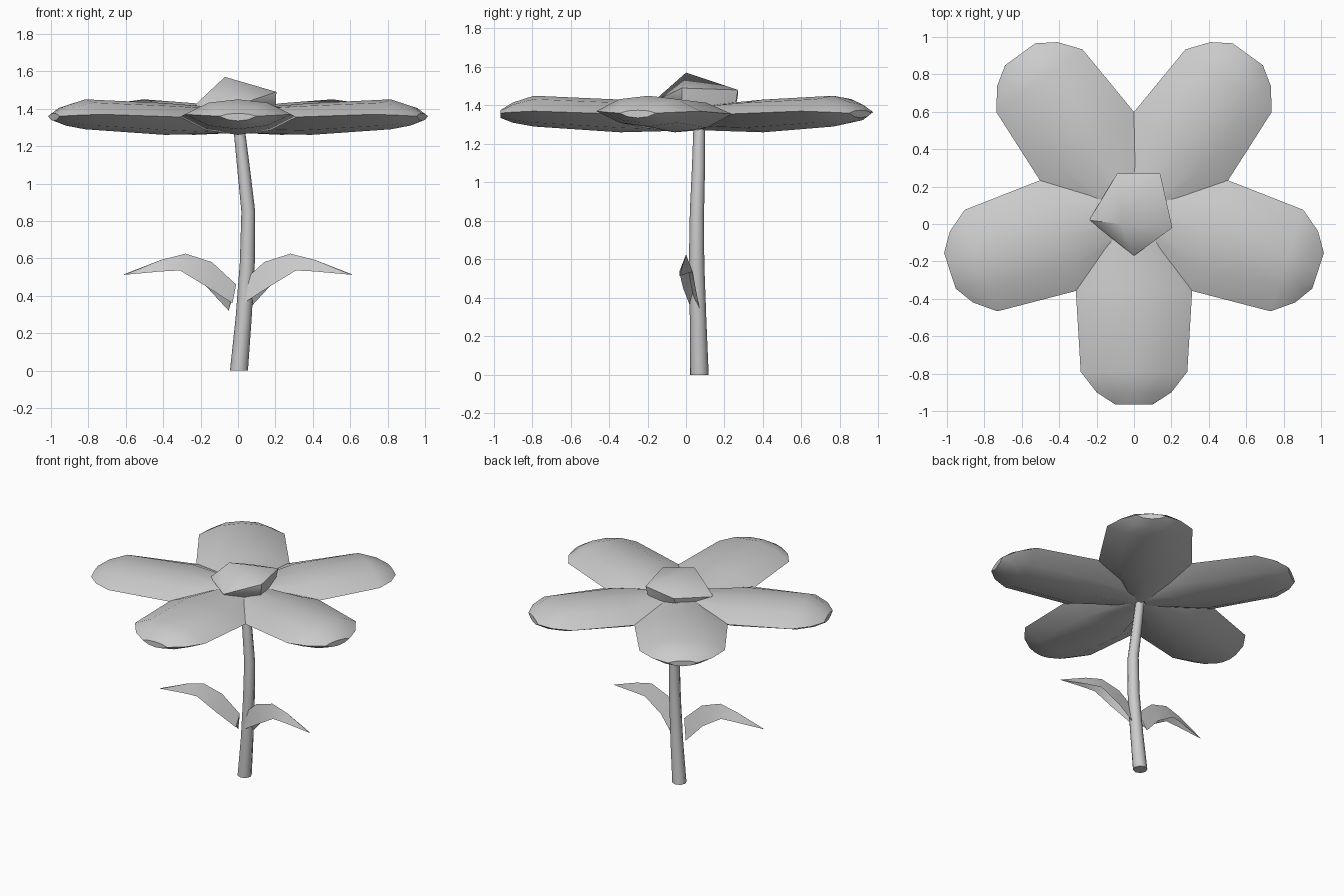
import bpy, bmesh
from math import cos, sin, pi, radians
from mathutils import Vector, Matrix

if "Cube" in bpy.data.objects:
    bpy.data.objects.remove(bpy.data.objects["Cube"])

CENTRE = Vector((0, 0.07, 0))


def finish(bm, name, angle=40):
    bmesh.ops.recalc_face_normals(bm, faces=bm.faces)
    mesh = bpy.data.meshes.new(name)
    bm.to_mesh(mesh)
    bm.free()
    ob = bpy.data.objects.new(name, mesh)
    bpy.context.collection.objects.link(ob)
    bpy.ops.object.select_all(action='DESELECT')
    ob.select_set(True)
    bpy.context.view_layer.objects.active = ob
    bpy.ops.object.shade_smooth_by_angle(angle=radians(angle))
    return ob


def loft(name, sections, matrix=Matrix(), angle=40):
    """Skin a list of equal-length point loops and cap both ends."""
    bm = bmesh.new()
    rings = [[bm.verts.new(matrix @ Vector(p)) for p in s] for s in sections]
    n = len(rings[0])
    for a, b in zip(rings, rings[1:]):
        for i in range(n):
            j = (i + 1) % n
            bm.faces.new((a[i], a[j], b[j], b[i]))
    bm.faces.new(rings[0])
    bm.faces.new(rings[-1])
    bmesh.ops.remove_doubles(bm, verts=bm.verts, dist=0.0005)
    return finish(bm, name, angle)


# Stem: gently bowed tapered tube (x, y, z, radius)
path = [(0.005, 0.07, 0.0, 0.048), (0.03, 0.063, 0.28, 0.043),
        (0.05, 0.055, 0.58, 0.04), (0.055, 0.057, 0.85, 0.037),
        (0.03, 0.065, 1.08, 0.034), (0.003, 0.07, 1.32, 0.03)]
loft("stem", [[(x + r * cos(k * pi / 4), y + r * sin(k * pi / 4), z)
               for k in range(8)] for x, y, z, r in path], angle=50)


# Petals: plump pads (distance, half width, top, edge, bottom)
stations = [(0.03, 0.12, 1.40, 1.36, 1.27), (0.41, 0.312, 1.43, 1.355, 1.26),
            (0.86, 0.285, 1.45, 1.37, 1.29), (0.97, 0.20, 1.415, 1.365, 1.31),
            (1.035, 0.10, 1.375, 1.36, 1.335)]


def petal_section(r, w, top, edge, bot):
    up, down = edge + 0.78 * (top - edge), edge + 0.75 * (bot - edge)
    return [(r, w, edge), (r, w * 0.55, up), (r, 0, top), (r, -w * 0.55, up),
            (r, -w, edge), (r, -w * 0.55, down), (r, 0, bot), (r, w * 0.55, down)]


for i in range(5):
    m = Matrix.Translation(CENTRE) @ Matrix.Rotation(radians(-90 + 72 * i), 4, 'Z')
    loft(f"petal_{i + 1}", [petal_section(*s) for s in stations], m)

# Flower centre: faceted irregular dome
bm = bmesh.new()
for p in [(-0.07, 0.0, 1.57), (0.14, 0.27, 1.48), (0.205, -0.02, 1.49),
          (0.0, -0.17, 1.42), (-0.24, 0.02, 1.41), (-0.09, 0.27, 1.45),
          (0.2, -0.02, 1.38), (0.12, 0.25, 1.36), (-0.1, 0.22, 1.34),
          (0.0, -0.1, 1.34)]:
    bm.verts.new(p)
bmesh.ops.convex_hull(bm, input=bm.verts)
finish(bm, "flower_centre", 50)

# Leaves: folded blades (ridge, front edge, underside, back edge per section)
leaf = [[(0.01, 0.035, 0.46), (0.03, 0.02, 0.36), (0.04, 0.045, 0.37), (0.05, 0.075, 0.32)],
        [(0.14, 0.015, 0.58), (0.17, -0.015, 0.45), (0.15, 0.015, 0.53), (0.17, 0.05, 0.45)],
        [(0.28, 0.0, 0.625), (0.31, -0.035, 0.535), (0.285, 0.0, 0.59), (0.31, 0.035, 0.535)],
        [(0.41, -0.01, 0.592), (0.41, -0.035, 0.53), (0.41, -0.01, 0.57), (0.41, 0.015, 0.53)],
        [(0.605, -0.035, 0.512)] * 4]
for side, name in ((1, "leaf_right"), (-1, "leaf_left")):
    bm_sections = [[(side * x, y, z) for x, y, z in s] for s in leaf[:-1]]
    tip = [(side * (x + 0.002 * k), y, z + 0.002 * (k % 2))
           for k, (x, y, z) in enumerate(leaf[-1])]
    loft(name, bm_sections + [tip], angle=45)
